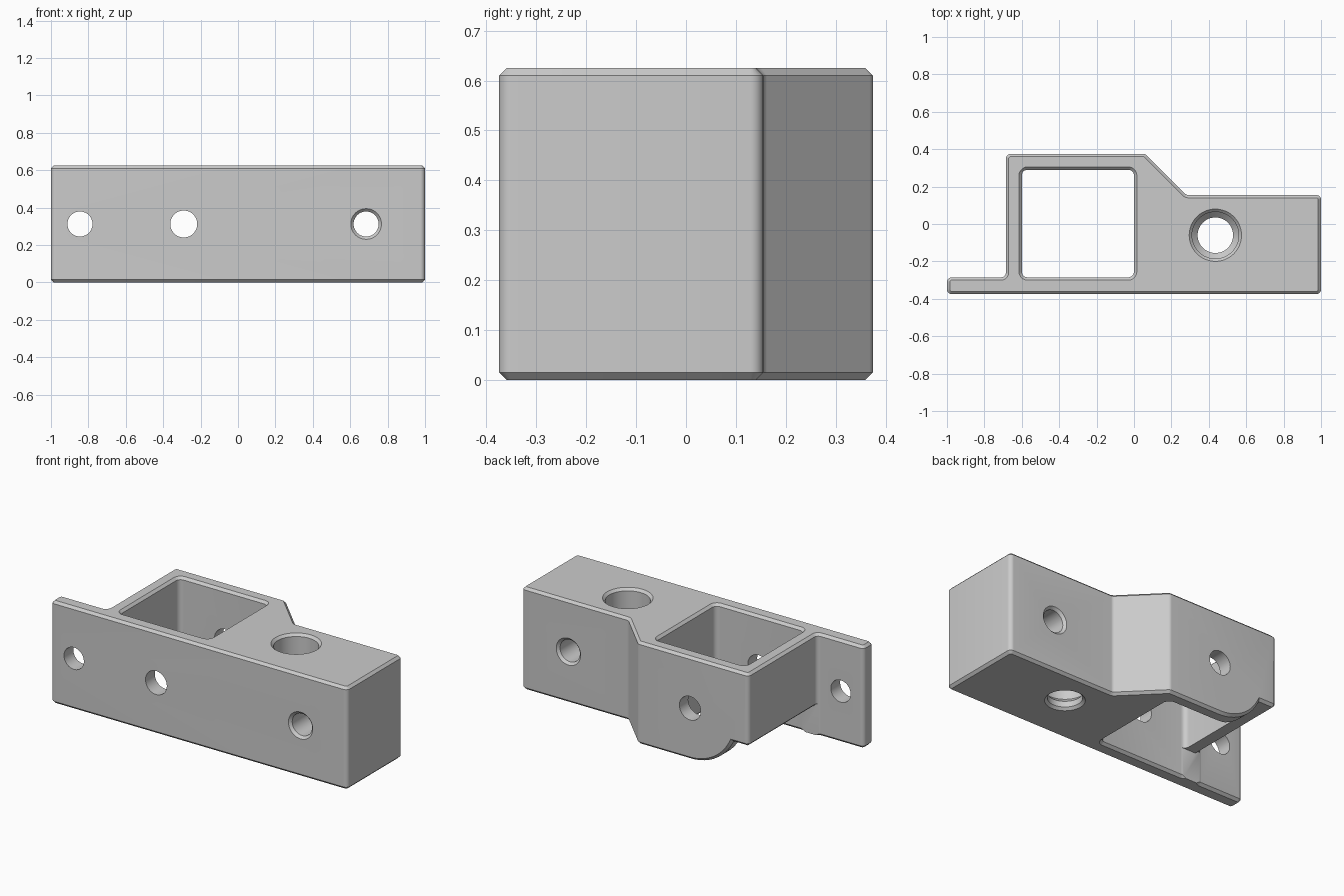
import bpy
import bmesh
import math
from mathutils import Vector

if "Cube" in bpy.data.objects:
    bpy.data.objects.remove(bpy.data.objects["Cube"])

H = 0.625       # block height
C = 0.015       # edge chamfer
MID = H / 2

grey = bpy.data.materials.new("plain grey")
grey.use_nodes = True
grey.diffuse_color = (0.6, 0.6, 0.6, 1)
grey.node_tree.nodes["Principled BSDF"].inputs["Base Color"].default_value = (0.6, 0.6, 0.6, 1)


def rounded(points, radius, steps=5):
    """Replace each corner of a polygon with a tangent arc."""
    out = []
    pts = [Vector(p) for p in points]
    for i, p in enumerate(pts):
        a = (pts[i - 1] - p).normalized()
        b = (pts[(i + 1) % len(pts)] - p).normalized()
        half = a.angle(b) / 2
        centre = p + (a + b).normalized() * radius / math.sin(half)
        start = (p + a * radius / math.tan(half) - centre).normalized()
        end = (p + b * radius / math.tan(half) - centre).normalized()
        for k in range(steps + 1):
            out.append(centre + start.lerp(end, k / steps).normalized() * radius)
    return out


def inset(points, d):
    """Move a counter-clockwise outline inwards by d."""
    out = []
    for i, p in enumerate(points):
        a = (p - points[i - 1]).normalized()
        b = (points[(i + 1) % len(points)] - p).normalized()
        na, nb = Vector((-a.y, a.x)), Vector((-b.y, b.x))
        out.append(p + (na + nb) * d / (1 + na.dot(nb)))
    return out


def loft(name, rings):
    """Skin a stack of matching closed rings and cap both ends."""
    bm = bmesh.new()
    loops = [[bm.verts.new(v) for v in ring] for ring in rings]
    for lo, hi in zip(loops, loops[1:]):
        for i in range(len(lo)):
            bm.faces.new((lo[i - 1], lo[i], hi[i], hi[i - 1]))
    bm.faces.new(loops[0])
    bm.faces.new(loops[-1])
    bmesh.ops.recalc_face_normals(bm, faces=bm.faces)
    mesh = bpy.data.meshes.new(name)
    bm.to_mesh(mesh)
    bm.free()
    obj = bpy.data.objects.new(name, mesh)
    bpy.context.collection.objects.link(obj)
    mesh.materials.append(grey)
    return obj


def at_z(points, z):
    return [(p.x, p.y, z) for p in points]


def bore(name, place, profile, sides=48):
    """Round cutter from (radius, position) pairs along y or z."""
    rings = []
    for r, t in profile:
        ring = []
        for k in range(sides):
            a = math.tau * k / sides
            u, v = r * math.cos(a), r * math.sin(a)
            ring.append(place(u, v, t))
        rings.append(ring)
    return loft(name, rings)


def cross_bore(name, x, profile):
    return bore(name, lambda u, v, t: (x + u, t, MID + v), profile)


# Main block with chamfered top and bottom rims
outline = rounded([(-1, -0.375), (1, -0.375), (1, 0.155), (0.28, 0.155), (0.06, 0.375),
                   (-0.685, 0.375), (-0.685, -0.285), (-1, -0.285)], 0.025)
rim = inset(outline, C)
block = loft("bracket_block", [at_z(rim, 0), at_z(outline, C),
                               at_z(outline, H - C), at_z(rim, H)])

# Square pocket, flared at both mouths
well = rounded([(-0.6, -0.285), (0, -0.285), (0, 0.29), (-0.6, 0.29)], 0.03)
mouth = inset(well, -C - 0.01)
cutters = [loft("pocket_cutter", [at_z(mouth, -0.01), at_z(well, C),
                                  at_z(well, H - C), at_z(mouth, H + 0.01)])]


# Relief under the open corner: arc around the cross hole, then a flat step
def relief(y, grow):
    radius, step = MID - grow, 0.182 + grow
    last = math.acos((MID - step) / radius)
    ring = [(-0.29 - radius * math.sin(last * k / 16), y,
             MID - radius * math.cos(last * k / 16)) for k in range(17)]
    return ring + [(-0.67, y, step), (-0.685, y, step + C), (-0.8, y, step + C),
                   (-0.8, y, -0.1), (-0.29, y, -0.1)]


cutters.append(loft("relief_cutter", [relief(-0.284, 0), relief(0.375 - C, 0),
                                      relief(0.385, C + 0.01)]))

# Cross holes through the front and back walls
cutters.append(cross_bore("flange_hole_cutter", -0.845, [(0.067, -0.5), (0.067, -0.2)]))
cutters.append(cross_bore("pocket_hole_cutter", -0.29, [(0.072, -0.5), (0.072, 0.5)]))
cutters.append(cross_bore("end_hole_cutter", 0.685, [
    (0.092, -0.385), (0.067, -0.36), (0.067, 0.14), (0.092, 0.165)]))

# Stepped vertical bore
cutters.append(bore("vertical_bore_cutter", lambda u, v, t: (0.435 + u, -0.06 + v, t), [
    (0.12, -0.01), (0.095, C), (0.095, 0.05), (0.125, 0.08),
    (0.125, H - C), (0.15, H + 0.01)]))

bpy.ops.object.select_all(action='DESELECT')
bpy.context.view_layer.objects.active = block
block.select_set(True)
for cutter in cutters:
    cutter.hide_render = True
    mod = block.modifiers.new(cutter.name, 'BOOLEAN')
    mod.operation = 'DIFFERENCE'
    mod.solver = 'EXACT'
    mod.object = cutter
    bpy.ops.object.modifier_apply(modifier=mod.name)
    bpy.data.objects.remove(cutter)

bpy.ops.object.shade_smooth_by_angle(angle=math.radians(30))
